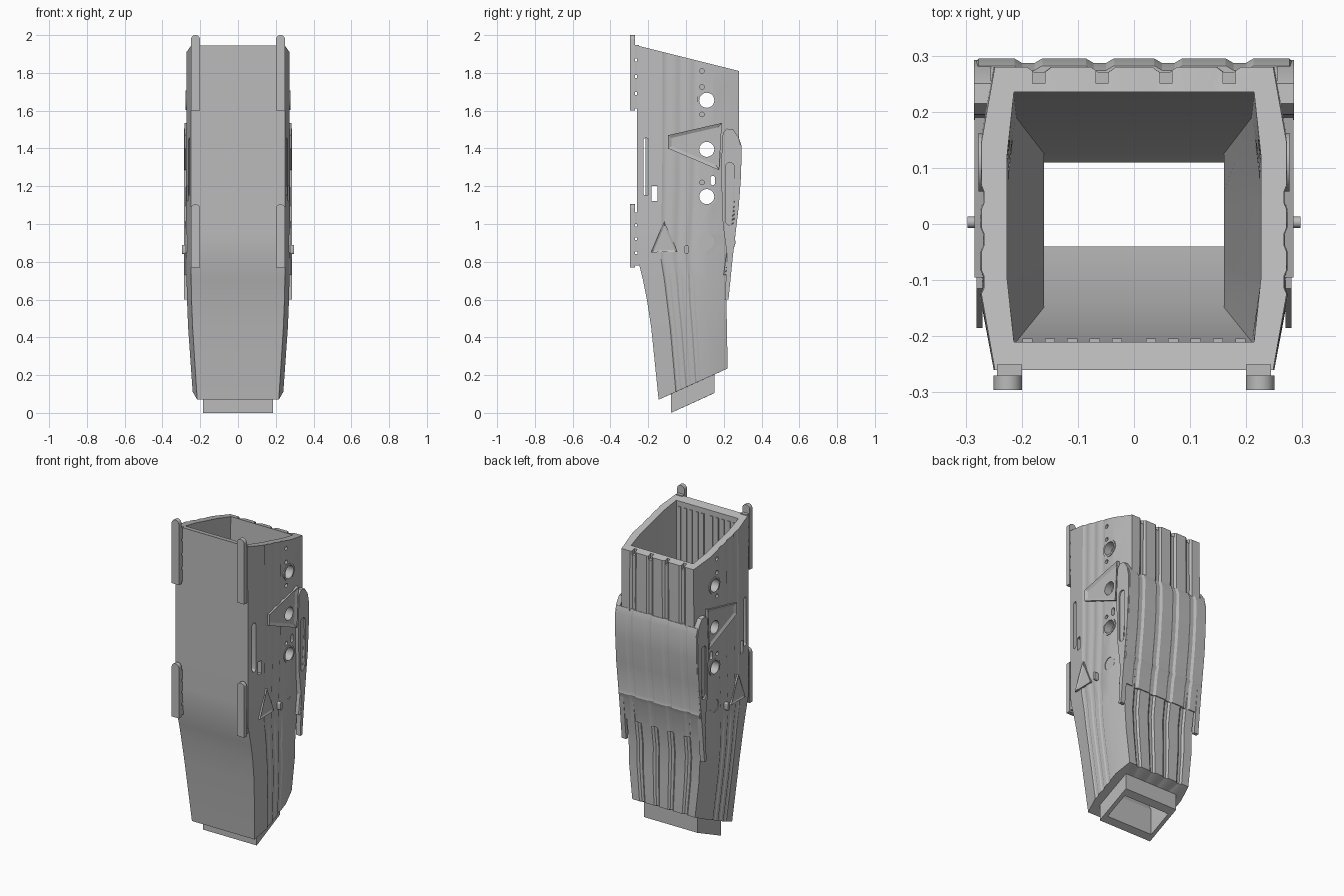
import bpy, bmesh, math

if "Cube" in bpy.data.objects:
    bpy.data.objects.remove(bpy.data.objects["Cube"], do_unlink=True)

grey = bpy.data.materials.new("plain_grey")
grey.use_nodes = True
grey.diffuse_color = (0.5, 0.5, 0.5, 1)
bsdf = next(n for n in grey.node_tree.nodes if n.type == 'BSDF_PRINCIPLED')
bsdf.inputs["Base Color"].default_value = (0.5, 0.5, 0.5, 1)


def finish(name, bm, cutters=(), mirror=False, angle=25):
    """Turn a bmesh into a finished object: mirror, cut, shade."""
    bmesh.ops.recalc_face_normals(bm, faces=bm.faces[:])
    mesh = bpy.data.meshes.new(name)
    bm.to_mesh(mesh)
    bm.free()
    mesh.materials.append(grey)
    ob = bpy.data.objects.new(name, mesh)
    bpy.context.scene.collection.objects.link(ob)
    bpy.ops.object.select_all(action='DESELECT')
    bpy.context.view_layer.objects.active = ob
    ob.select_set(True)
    if mirror:
        ob.modifiers.new("mirror", 'MIRROR').use_mirror_merge = False
    for cutter in cutters:
        m = ob.modifiers.new("cut", 'BOOLEAN')
        m.operation, m.solver, m.object = 'DIFFERENCE', 'EXACT', cutter
    for m in list(ob.modifiers):
        bpy.ops.object.modifier_apply(modifier=m.name)
    bpy.ops.object.shade_smooth_by_angle(angle=math.radians(angle))
    return ob


def prism(bm, pts, a, b, axis='x', inset=0, depth=0):
    """Extrude a 2D outline along x or y; optionally sink the face at b."""
    def place(p, d):
        return (d, p[0], p[1]) if axis == 'x' else (p[0], d, p[1])
    lo = [bm.verts.new(place(p, a)) for p in pts]
    hi = [bm.verts.new(place(p, b)) for p in pts]
    n = len(pts)
    faces = [bm.faces.new(lo[::-1]), bm.faces.new(hi)]
    for i in range(n):
        j = (i + 1) % n
        faces.append(bm.faces.new((lo[i], lo[j], hi[j], hi[i])))
    bmesh.ops.recalc_face_normals(bm, faces=faces)
    if inset:
        top = faces[1]
        bmesh.ops.inset_region(bm, faces=[top], thickness=inset, use_even_offset=True)
        for v in top.verts:
            v.co.x -= depth


def stadium(u, v, w, h, flat_bottom=False, n=10):
    """Outline of a slot with rounded ends; a circle when w equals h."""
    r = w / 2
    up = v + h / 2 - r
    down = v - h / 2 + r
    pts = [(u + r * math.cos(math.pi * i / n), up + r * math.sin(math.pi * i / n))
           for i in range(n + 1)]
    if flat_bottom:
        return pts + [(u - r, v - h / 2), (u + r, v - h / 2)]
    low = [(u - r * math.cos(math.pi * i / n), down - r * math.sin(math.pi * i / n))
           for i in range(n + 1)]
    return pts + (low if h > w else low[1:-1])


def box(u, v, w, h):
    return [(u - w / 2, v - h / 2), (u + w / 2, v - h / 2),
            (u + w / 2, v + h / 2), (u - w / 2, v + h / 2)]


def ring(zf, zb, yf, yb, w, ch, rib):
    """Cross-section with shallow grooves along the sides and the back."""
    side = [(0, 0)]
    for g in (0.29, 0.43, 0.57):
        side += [(g - 0.04, 0), (g - 0.02, -rib / 2), (g + 0.02, -rib / 2), (g + 0.04, 0)]
    side += [(0.75, 0), (1, 0)]
    right = []
    for t, d in side:
        x = w - ch * max(0, abs(t - 0.5) - 0.25) * 4 + d
        right.append((x, yf + (yb - yf) * t, zf + (zb - zf) * t))
    back = []
    for g in (0.68, 0.22, -0.22, -0.68):
        for e, d in ((0.09, 0), (0.04, rib), (-0.04, rib), (-0.09, 0)):
            back.append(((w - ch) * (g + e), yb - d, zb))
    return right + back + [(-x, y, z) for x, y, z in reversed(right)]


def loft(bm, rings, closed):
    rows = [[bm.verts.new(p) for p in r] for r in rings]
    n = len(rows[0])
    for k in range(len(rows) if closed else len(rows) - 1):
        a, b = rows[k], rows[(k + 1) % len(rows)]
        for i in range(n):
            j = (i + 1) % n
            bm.faces.new((a[i], a[j], b[j], b[i]))
    if not closed:
        bm.faces.new(rows[0])
        bm.faces.new(rows[-1][::-1])


# Cutters: through holes, slots, shallow screw holes and rim notches
bm = bmesh.new()
holes = (1.655, 1.395, 1.145, 0.905)
for z in holes:
    prism(bm, stadium(0.11, z, 0.08, 0.08), -0.5, 0.5)
prism(bm, stadium(-0.212, 1.303, 0.028, 0.305), -0.5, 0.5)
prism(bm, box(-0.167, 1.162, 0.03, 0.08), -0.5, 0.5)
prism(bm, stadium(0.142, 1.23, 0.024, 0.05), -0.5, 0.5)
for z in (1.81, 1.725, 1.58, 1.22):
    for s in (-1, 1):
        prism(bm, stadium(0.085, z, 0.024, 0.024), s * 0.255, s * 0.32)
for x in (-0.17, -0.057, 0.057, 0.17):
    prism(bm, box(x, 1.84, 0.022, 0.11), 0.25, 0.35, 'y')
hole_cutter = finish("hole_cutter", bm)

bm = bmesh.new()
for s in (-1, 1):
    prism(bm, stadium(0.232, 1.16, 0.048, 0.33), s * 0.276, s * 0.32)
flange_cutter = finish("flange_cutter", bm)
for c in (hole_cutter, flange_cutter):
    c.hide_render = True

# Hollow body: outside down, around the lower sleeve, and back up inside
outer = [(1.945, 1.81, -0.26, 0.28, 0.272), (1.5, 1.5, -0.26, 0.28, 0.274),
         (1.2, 1.2, -0.26, 0.275, 0.274), (0.95, 0.95, -0.26, 0.253, 0.274),
         (0.82, 0.82, -0.257, 0.238, 0.274), (0.7, 0.7, -0.227, 0.225, 0.272),
         (0.6, 0.6, -0.207, 0.213, 0.27), (0.45, 0.45, -0.184, 0.217, 0.264),
         (0.07, 0.235, -0.145, 0.22, 0.24)]
sleeve = [(0.099, 0.203, -0.08, 0.15, 0.185), (0, 0.105, -0.08, 0.15, 0.185),
          (0.018, 0.086, -0.04, 0.11, 0.16), (0.18, 0.245, -0.04, 0.11, 0.16),
          (0.36, 0.27, -0.148, 0.125, 0.16)]
inner = [(0.85, 0.8, -0.21, 0.19, 0.222), (1.2, 1.2, -0.21, 0.225, 0.226),
         (1.9325, 1.821, -0.21, 0.235, 0.226)]
bm = bmesh.new()
loft(bm, [ring(*r, 0.024, 0.009) for r in outer] + [ring(*r, 0, 0) for r in sleeve]
     + [ring(*r, 0.012, 0) for r in inner], True)
finish("body", bm, [hole_cutter])

# Ribbed sheet wrapped over the back
bm = bmesh.new()
sheet = [(1.45, 0.282), (1.41, 0.295), (1.25, 0.291), (1.1, 0.28), (0.92, 0.259),
         (0.9, 0.263), (0.87, 0.252), (0.73, 0.234)]
loft(bm, [ring(z, z, y - 0.035, y, 0.283, 0.006, 0.008) for z, y in sheet], False)
finish("back_sheet", bm)

# Flanges at the back corners, each with a long recess
bm = bmesh.new()
prism(bm, [(0.205, 0.6), (0.225, 0.6), (0.245, 0.8), (0.262, 0.95), (0.28, 1.1),
           (0.29, 1.27), (0.292, 1.4), (0.278, 1.46), (0.25, 1.5), (0.215, 1.505),
           (0.195, 1.48), (0.185, 1.3), (0.195, 1.0), (0.218, 0.83)], 0.255, 0.285)
finish("back_flanges", bm, [flange_cutter], True)

# Framed plates on both sides
bm = bmesh.new()
prism(bm, [(-0.095, 1.4), (0.175, 1.285), (0.19, 1.535), (-0.095, 1.47)],
      0.245, 0.284, inset=0.018, depth=0.009)
finish("upper_side_plates", bm, [hole_cutter], True)
bm = bmesh.new()
prism(bm, [(-0.212, 0.83), (0.165, 0.845), (0.183, 0.975), (0.14, 1.055), (-0.212, 1.037)],
      0.245, 0.284, inset=0.012, depth=0.008)
prism(bm, [(-0.185, 0.85), (-0.045, 0.852), (-0.115, 1.015)],
      0.27, 0.281, inset=0.01, depth=0.005)
prism(bm, [(0.03, 0.858), (0.145, 0.862), (0.16, 0.965), (0.125, 1.03), (-0.07, 1.02)],
      0.27, 0.281, inset=0.01, depth=0.005)
finish("lower_side_plates", bm, [hole_cutter], True)

# Raised collars around the holes
bm = bmesh.new()
for z in (holes[0], holes[2]):
    prism(bm, stadium(0.11, z, 0.104, 0.104), 0.25, 0.277)
finish("hole_collars", bm, [hole_cutter], True)

# Pins on the sides
bm = bmesh.new()
prism(bm, stadium(0.003, 0.865, 0.02, 0.05), 0.25, 0.297)
finish("side_pins", bm, (), True)

# Front rails on small standoffs
for name, bottom, top in (("upper_front_rails", 1.6, 2.0), ("lower_front_rails", 0.77, 1.105)):
    bm = bmesh.new()
    length = top - bottom
    prism(bm, stadium(0.225, (top + bottom) / 2, 0.05, length, True), -0.296, -0.27, 'y')
    for f in (0.12, 0.34, 0.56, 0.78):
        prism(bm, box(0.222, bottom + f * length, 0.044, 0.18 * length), -0.271, -0.25, 'y')
    finish(name, bm, (), True)

# Shallow ribs on the inside of the front wall
bm = bmesh.new()
for i in range(5):
    prism(bm, box(0.03 + 0.04 * i, 1.4, 0.018, 1.0), -0.215, -0.204, 'y')
finish("inner_front_ribs", bm, (), True)

for c in (hole_cutter, flange_cutter):
    bpy.data.objects.remove(c, do_unlink=True)
